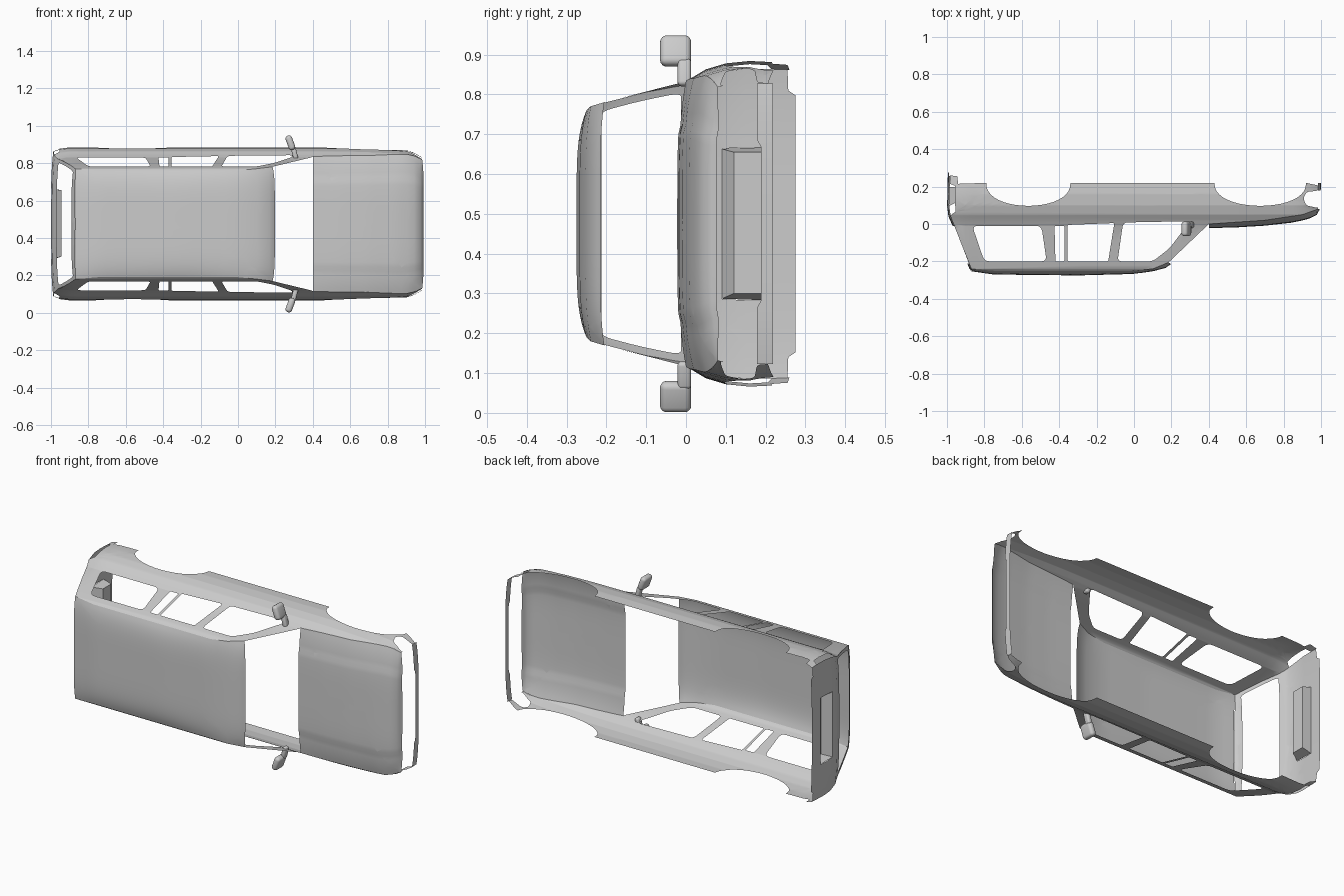
import bpy, bmesh, math
from mathutils import Vector, Matrix
from mathutils.geometry import tessellate_polygon

MID = 0.475  # height of the body's plane of symmetry

cube = bpy.data.objects.get("Cube")
if cube:
    bpy.data.objects.remove(cube, do_unlink=True)

grey = bpy.data.materials.new("body_grey")
grey.use_nodes = True
COLOUR = (0.6, 0.6, 0.6, 1)
grey.diffuse_color = COLOUR
grey.node_tree.nodes["Principled BSDF"].inputs["Base Color"].default_value = COLOUR


def interp(table, v):
    """Piecewise linear lookup in a list of (key, value) pairs."""
    if v <= table[0][0]:
        return table[0][1]
    for (a, fa), (b, fb) in zip(table, table[1:]):
        if v <= b:
            return fa + (fb - fa) * (v - a) / (b - a)
    return table[-1][1]


def rounded(pts, r):
    """Closed polygon with each corner replaced by a small curve."""
    pts = [Vector(p) for p in pts]
    out = []
    for i, p in enumerate(pts):
        ends = []
        for q in (pts[i - 1], pts[(i + 1) % len(pts)]):
            d = q - p
            ends.append(p + d.normalized() * min(r, d.length * 0.45))
        a, b = ends
        for k in range(5):
            t = k / 4
            out.append(a * (1 - t) ** 2 + p * 2 * t * (1 - t) + b * t * t)
    return out


def finish(name, bm, angle=35):
    mesh = bpy.data.meshes.new(name)
    bm.to_mesh(mesh)
    bm.free()
    obj = bpy.data.objects.new(name, mesh)
    bpy.context.collection.objects.link(obj)
    mesh.materials.append(grey)
    bpy.ops.object.select_all(action='DESELECT')
    obj.select_set(True)
    bpy.context.view_layer.objects.active = obj
    bpy.ops.object.shade_smooth_by_angle(angle=math.radians(angle))
    return obj


def sheet(name, loops, cuts_u, cuts_v, place):
    """Flat outline with holes, sliced into a grid and bent onto a surface."""
    loops = [[Vector((p[0], p[1], 0)) for p in loop] for loop in loops]
    bm = bmesh.new()
    verts = [bm.verts.new(p) for loop in loops for p in loop]
    for tri in tessellate_polygon(loops):
        if len(set(tri)) == 3:
            bm.faces.new([verts[i] for i in tri])
    for axis, cuts in ((0, cuts_u), (1, cuts_v)):
        for c in cuts:
            co, no = Vector(), Vector()
            co[axis], no[axis] = c, 1
            bmesh.ops.bisect_plane(bm, geom=bm.verts[:] + bm.edges[:] + bm.faces[:],
                                   dist=1e-5, plane_co=co, plane_no=no)
    for v in bm.verts:
        v.co = place(v.co.x, v.co.y)
    bmesh.ops.remove_doubles(bm, verts=bm.verts, dist=1e-5)
    bmesh.ops.recalc_face_normals(bm, faces=bm.faces)
    centre = Vector((0, 0, MID))
    if sum(f.normal.dot(f.calc_center_median() - centre) * f.calc_area() for f in bm.faces) < 0:
        bmesh.ops.reverse_faces(bm, faces=bm.faces)
    return finish(name, bm)


def steps(a, b, n):
    return [a + (b - a) * i / n for i in range(1, n)]


# Half width of the body at a given length and height
SECTION = [(-0.26, 0.275), (-0.24, 0.295), (-0.2, 0.307), (-0.01, 0.355), (0.02, 0.37),
           (0.05, 0.388), (0.1, 0.403), (0.16, 0.409), (0.26, 0.404)]


def half_width(x, y):
    w = interp(SECTION, y)
    w -= 0.015 * (max(0, x - 0.45) / 0.45) ** 2
    w -= 0.03 * (max(0, x - 0.88) / 0.1) ** 2
    return w - 0.02 * (max(0, -0.9 - x) / 0.09) ** 2


# Edge lines shared by neighbouring panels
ROOF_EDGE = [(-0.87, -0.24), (-0.75, -0.25), (0, -0.25), (0.1, -0.24), (0.185, -0.205)]
ROOF_CROWN = [(-0.87, -0.253), (-0.75, -0.27), (-0.3, -0.275), (0, -0.267),
              (0.1, -0.253), (0.16, -0.235), (0.185, -0.215)]
SHOULDER = [(0.4, 0), (0.7, 0.02), (0.9, 0.05), (0.985, 0.08)]
HOOD_CROWN = [(0.4, -0.018), (0.55, -0.014), (0.7, -0.005), (0.85, 0.012),
              (0.93, 0.03), (0.97, 0.052), (0.985, 0.082)]
TAIL = [(-0.26, -0.865), (-0.235, -0.882), (-0.005, -0.972), (0.04, -0.992),
        (0.1, -1), (0.275, -0.995)]


def arch(cx, a):
    """Wheel arch running from front to rear."""
    return [(cx + a * math.cos(t), 0.22 - 0.123 * math.sin(t) ** 0.85)
            for t in [math.pi * i / 20 for i in range(21)]]


# Side panels with wheel arches, lamp notches and window openings
outline = ([(x, y) for x, y in ROOF_EDGE] + SHOULDER
           + rounded([(0.985, 0.085), (0.92, 0.1), (0.905, 0.14), (0.925, 0.172),
                      (0.985, 0.178), (0.985, 0.218)], 0.012)
           + arch(0.675, 0.245) + arch(-0.565, 0.225)
           + [(-0.94, 0.215), (-0.945, 0.255), (-0.985, 0.26), (-0.985, 0.215),
              (-0.958, 0.205), (-0.955, 0.065), (-0.983, 0.045), (-0.965, 0)])
windows = [
    rounded([(-0.8, -0.2), (-0.467, -0.2), (-0.495, -0.01), (-0.865, -0.01)], 0.03),
    rounded([(-0.42, -0.2), (-0.372, -0.2), (-0.372, -0.01), (-0.425, -0.01)], 0.008),
    rounded([(-0.355, -0.2), (-0.138, -0.2), (-0.105, 0.005), (-0.355, -0.005)], 0.008),
    rounded([(-0.088, -0.2), (0.1, -0.2), (0.19, -0.13), (0.3, 0.015), (-0.058, 0.008)], 0.025),
]
for name, s in (("upper_side_panel", 1), ("lower_side_panel", -1)):
    sheet(name, [outline] + windows, steps(-1, 1, 40),
          [-0.245, -0.22, -0.2, -0.1, -0.01, 0.005, 0.02, 0.035, 0.05, 0.075, 0.1, 0.13, 0.16, 0.2],
          lambda x, y: Vector((x, y, MID + s * half_width(x, y))))


def crowned(x, t, edge, crown, power, pull):
    """Point on a panel curved across its width, t running from -1 to 1."""
    e, c = interp(edge, x), interp(crown, x)
    y = c + (e - c) * abs(t) ** power
    return Vector((x + pull * (1 - t ** 6), y, MID + t * half_width(x, e)))


def hood_point(x, t):
    p = crowned(x, t, SHOULDER, HOOD_CROWN, 4, 0.008 * max(0, (x - 0.9) / 0.085))
    if abs(t) < 0.64:  # raised centre
        p.y -= 0.004
    return p


# Roof and hood
across = steps(-1, 1, 32)
sheet("roof", [[(-0.87, -1), (0.185, -1), (0.185, 1), (-0.87, 1)]],
      steps(-0.87, 0.16, 18) + [0.16, 0.175], across,
      lambda x, t: crowned(x, t, ROOF_EDGE, ROOF_CROWN, 5, 0.012 * max(0, (x - 0.1) / 0.085)))
sheet("hood", [[(0.4, -1), (0.985, -1), (0.985, 1), (0.4, 1)]],
      steps(0.4, 0.97, 18) + [0.97, 0.978], across, hood_point)

# Front valance strip below the grille opening
valance_half = half_width(0.985, 0.2)
sheet("front_valance",
      [[(0.178, -1), (0.178, -0.6), (0.188, -0.55), (0.188, 0.55), (0.178, 0.6),
        (0.178, 1), (0.218, 1), (0.218, -1)]], [], across,
      lambda y, t: Vector((1 - 0.015 * t ** 4, y, MID + t * valance_half)))


# Tailgate with rear window and number plate opening
def tail_point(y, t):
    x = interp(TAIL, y) + 0.012 * t ** 4
    return Vector((x, y, MID + t * half_width(x, y)))


PLATE = 0.5
tail_outline = [(-0.253, 0), (-0.25, 0.6), (-0.24, 1), (0.05, 1), (0.255, 1), (0.257, 0.87),
                (0.275, 0.84), (0.275, -0.84), (0.257, -0.87), (0.255, -1), (0.05, -1),
                (-0.24, -1), (-0.25, -0.6)]
rear_window = rounded([(-0.212, -0.93), (-0.212, 0.93), (-0.012, 0.95), (-0.012, -0.95)], 0.03)
plate_hole = [(0.09, -PLATE), (0.09, PLATE), (0.2, PLATE), (0.2, -PLATE)]
sheet("tailgate", [tail_outline, rear_window, plate_hole],
      [-0.235, -0.1, -0.005, 0.02, 0.04, 0.07, 0.1, 0.15, 0.2, 0.25], across, tail_point)

# Recess behind the number plate, open to the rear
bm = bmesh.new()
rim = [bm.verts.new(tail_point(y, t)) for y, t in plate_hole]
floor = [bm.verts.new((-0.945, y, MID + w)) for y, w in
         ((0.12, -0.175), (0.12, 0.18), (0.195, 0.18), (0.195, -0.175))]
for i in range(4):
    j = (i + 1) % 4
    bm.faces.new((rim[i], rim[j], floor[j], floor[i]))
bm.faces.new(floor)
bmesh.ops.recalc_face_normals(bm, faces=bm.faces)
finish("plate_recess", bm, 20)


# Door mirrors: rounded head on a short stalk
def block(name, centre, size, s, tilt, bevel):
    bm = bmesh.new()
    bmesh.ops.create_cube(bm, size=1)
    bmesh.ops.scale(bm, vec=size, verts=bm.verts)
    bmesh.ops.bevel(bm, geom=bm.edges[:], offset=bevel, segments=4, profile=0.5, affect='EDGES')
    bmesh.ops.rotate(bm, matrix=Matrix.Rotation(-s * tilt, 3, 'Y'), verts=bm.verts)
    x, y, w = centre
    bmesh.ops.translate(bm, vec=(x, y, MID + s * w), verts=bm.verts)
    finish(name, bm, 50)


for side, s in (("upper", 1), ("lower", -1)):
    block(side + "_mirror_head", (0.28, -0.026, 0.434), (0.036, 0.078, 0.08), s, 0.35, 0.016)
    block(side + "_mirror_stalk", (0.302, -0.004, 0.38), (0.026, 0.034, 0.07), s, 0.25, 0.01)
